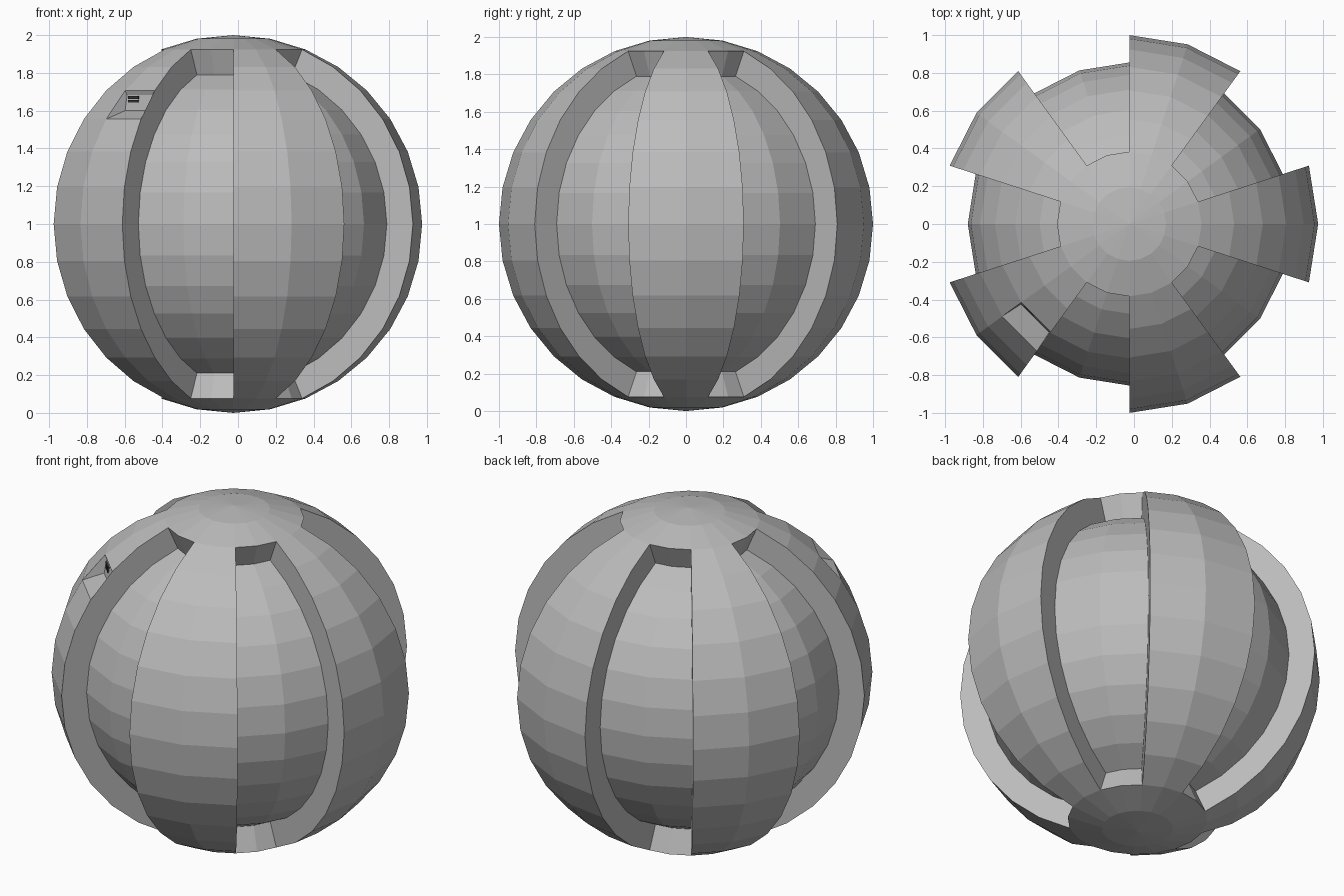
import bpy, bmesh, math
from mathutils import Vector, Matrix

if "Cube" in bpy.data.objects:
    bpy.data.objects.remove(bpy.data.objects["Cube"])

CENTRE = Vector((-0.025, 0, 1))
SEG, RINGS, INNER = 20, 16, 0.855


def material(name, v):
    m = bpy.data.materials.new(name)
    m.diffuse_color = (v, v, v, 1)
    m.use_nodes = True
    m.node_tree.nodes["Principled BSDF"].inputs["Base Color"].default_value = m.diffuse_color
    return m


grey = material("mid grey", 0.5)
dark = material("dark grey", 0.04)


def finish(bm, name, mat):
    me = bpy.data.meshes.new(name)
    bm.to_mesh(me)
    bm.free()
    me.materials.append(mat)
    ob = bpy.data.objects.new(name, me)
    bpy.context.collection.objects.link(ob)
    ob.location = CENTRE
    return ob


def angle(v):
    return math.degrees(math.atan2(v.y, v.x)) % 360


# direction the small pocket faces
OUT = Vector((math.cos(math.radians(225)), math.sin(math.radians(225)), 0))
SIDE = Vector((-math.sqrt(0.5), math.sqrt(0.5), 0))

# faceted ball
bm = bmesh.new()
bmesh.ops.create_uvsphere(bm, u_segments=SEG, v_segments=RINGS, radius=1)


def extrude(faces):
    ret = bmesh.ops.extrude_face_region(bm, geom=faces)
    old = [f for f in faces if f.is_valid]
    if old:
        bmesh.ops.delete(bm, geom=old, context='FACES')
    return [g for g in ret['geom'] if isinstance(g, bmesh.types.BMVert)]


# five sunken panels between the ribs
panels = []
for f in bm.faces:
    c = f.calc_center_median()
    limit = math.sin(math.radians(67.5))
    if all(abs(v.co.z) < limit + 0.001 for v in f.verts) \
            and int(((angle(c) - 18) % 360) // 36) % 2 == 0:
        panels.append(f)
for v in extrude(panels):
    v.co *= INNER

# small pocket sunk into one rib facet
target = OUT * 0.759 + Vector((0, 0, 0.631))
facet = min(bm.faces, key=lambda f: (f.calc_center_median() - target).length)
for v in extrude([facet]):
    upper = v.co.z > target.z
    s = math.copysign(0.105, v.co.dot(SIDE))
    r, z = (0.690, 0.682) if upper else (0.705, 0.60)
    v.co = OUT * r + SIDE * s + Vector((0, 0, z))
bmesh.ops.recalc_face_normals(bm, faces=bm.faces[:])
finish(bm, "ribbed_ball", grey)

# socket slits on the pocket's back wall
bm = bmesh.new()
basis = Matrix((SIDE, OUT, Vector((0, 0, 1)))).transposed().to_4x4()
for z in (0.650, 0.670):
    pos = Matrix.Translation(OUT * 0.697 + SIDE * 0.05 + Vector((0, 0, z)))
    bmesh.ops.create_cube(bm, size=1, matrix=pos @ basis @ Matrix.Diagonal((0.075, 0.009, 0.014, 1)))
bmesh.ops.recalc_face_normals(bm, faces=bm.faces[:])
finish(bm, "socket_slits", dark)
